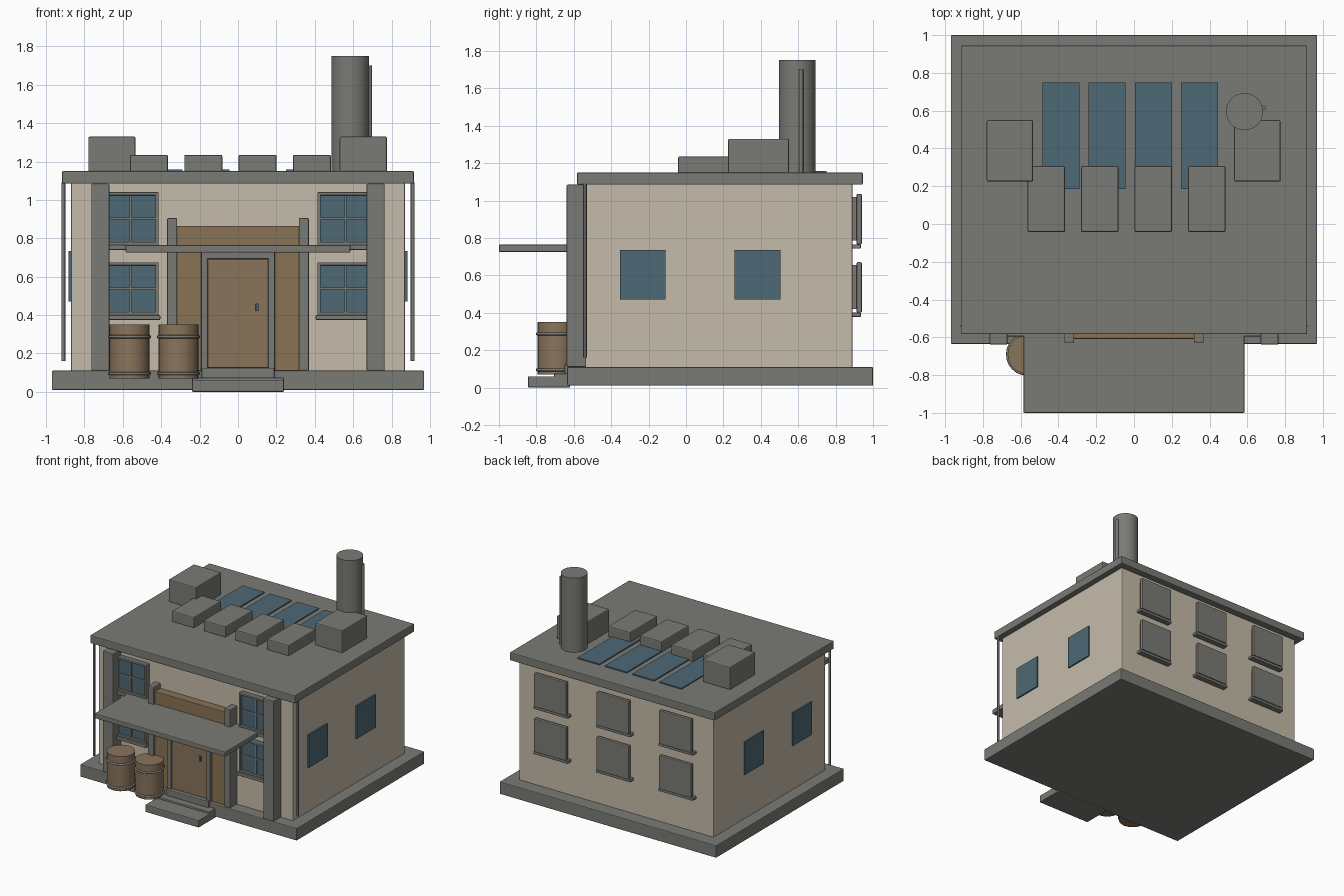
import bpy
import math

cube = bpy.data.objects.get("Cube")
if cube:
    bpy.data.objects.remove(cube, do_unlink=True)


def material(name, rgb):
    m = bpy.data.materials.new(name)
    m.use_nodes = True
    m.diffuse_color = (*rgb, 1)
    bsdf = next(n for n in m.node_tree.nodes if n.type == 'BSDF_PRINCIPLED')
    bsdf.inputs["Base Color"].default_value = (*rgb, 1)
    return m


GREY = material("stone_grey", (0.195, 0.195, 0.178))
CREAM = material("wall_cream", (0.56, 0.5, 0.4))
WOOD = material("wood_brown", (0.25, 0.175, 0.105))
PANEL = material("panel_brown", (0.25, 0.17, 0.09))
BLUE = material("glass_blue", (0.075, 0.14, 0.18))


def box(name, x, y, z, mat=GREY, bevel=0.006):
    """Box from (min, max) pairs on each axis, with softened edges."""
    bpy.ops.mesh.primitive_cube_add(size=1, location=[sum(p) / 2 for p in (x, y, z)])
    ob = bpy.context.object
    ob.name = name
    ob.scale = [p[1] - p[0] for p in (x, y, z)]
    bpy.ops.object.transform_apply(location=False, rotation=False, scale=True)
    ob.data.materials.append(mat)
    if bevel:
        mod = ob.modifiers.new("soft_edges", 'BEVEL')
        mod.width = bevel
        mod.segments = 2
    return ob


def cylinder(name, x, y, z, r, mat=GREY, sides=24):
    bpy.ops.mesh.primitive_cylinder_add(vertices=sides, radius=r, depth=z[1] - z[0],
                                        location=(x, y, sum(z) / 2))
    ob = bpy.context.object
    ob.name = name
    ob.data.materials.append(mat)
    bpy.ops.object.shade_smooth_by_angle()
    return ob


def around(c, half):
    return (c - half, c + half)


# Main building
FRONT, BACK = -0.54, 0.89
box("foundation", (-0.97, 0.97), (-0.635, 1), (0.01, 0.11))
box("walls", (-0.87, 0.87), (FRONT, BACK), (0.1, 1.09), CREAM)
box("roof_slab", (-0.917, 0.917), (-0.583, 0.945), (1.085, 1.15))

# Front pilasters, drain pipes and side windows on both sides
for s, side in ((1, "left"), (-1, "right")):
    box(side + "_pilaster", around(s * 0.717, 0.047), (-0.638, -0.53), (0.11, 1.085))
    cylinder(side + "_drain_pipe", s * 0.91, -0.54, (0.16, 1.09), 0.01, sides=12)
    for y in (-0.232, 0.382):
        box(side + "_side_window", around(s * 0.875, 0.007), around(y, 0.122),
            (0.47, 0.735), BLUE, 0)

# Front windows: frame, glass, glazing bars and sill
for x in (-0.56, 0.56):
    for z in (0.40, 0.765):
        top = z + 0.275
        mid = (z + top) / 2
        box("front_window_glass", around(x, 0.135), (-0.565, FRONT), (z, top), BLUE, 0)
        for s in (-1, 1):
            box("front_window_jamb", around(x + s * 0.138, 0.008), (-0.582, FRONT), (z, top), bevel=0.003)
        for h in (z + 0.008, top - 0.008):
            box("front_window_rail", around(x, 0.145), (-0.582, FRONT), around(h, 0.008), bevel=0.003)
        box("front_window_bar", around(x, 0.005), (-0.573, FRONT), (z, top), bevel=0)
        box("front_window_crossbar", around(x, 0.135), (-0.573, FRONT), around(mid, 0.005), bevel=0)
        box("front_window_sill", around(x, 0.155), (-0.595, FRONT), (z - 0.025, z), bevel=0.004)

# Shuttered back windows with sills
for x in (-0.56, 0, 0.56):
    for z in (0.40, 0.765):
        box("back_window_inset", around(x, 0.125), (0.88, 0.917), (z + 0.02, z + 0.255), bevel=0)
        box("back_shutter", around(x, 0.145), (0.912, 0.94), (z, z + 0.27))
        box("back_window_sill", around(x, 0.155), (0.88, 0.935), (z - 0.022, z), bevel=0.004)

# Entrance
box("entrance_panel", (-0.32, 0.32), (-0.608, -0.53), (0.11, 0.865), PANEL, 0.004)
for s in (-1, 1):
    box("entrance_post", around(s * 0.343, 0.026), (-0.628, -0.53), (0.11, 0.905))
    box("door_jamb", around(s * 0.175, 0.018), (-0.632, -0.6), (0.11, 0.73))
box("door_lintel", (-0.193, 0.193), (-0.632, -0.6), (0.692, 0.73))
box("door", (-0.157, 0.157), (-0.62, -0.6), (0.125, 0.692), WOOD, 0.004)
box("door_handle", around(0.1, 0.008), (-0.635, -0.615), (0.42, 0.46), BLUE, 0.003)
box("canopy", (-0.585, 0.585), (-1, -0.54), (0.725, 0.765))

# Steps
box("lower_step", (-0.24, 0.24), (-0.845, -0.62), (0, 0.06))
box("middle_step", (-0.24, 0.24), (-0.705, -0.62), (0.03, 0.075))
box("door_threshold", (-0.19, 0.19), (-0.65, -0.6), (0.07, 0.125))

# Barrels with hoops
for x in (-0.565, -0.31):
    cylinder("barrel", x, -0.69, (0.07, 0.35), 0.104, WOOD)
    for z in (0.095, 0.287):
        bpy.ops.mesh.primitive_torus_add(location=(x, -0.69, z), major_radius=0.105,
                                         minor_radius=0.008, major_segments=24, minor_segments=8)
        hoop = bpy.context.object
        hoop.name = "barrel_hoop"
        hoop.data.materials.append(GREY)
        bpy.ops.object.shade_smooth_by_angle(angle=math.radians(60))

# Roof vents and skylights
for i in range(4):
    box("roof_vent", around(-0.464 + i * 0.283, 0.099), (-0.043, 0.307), (1.145, 1.235), bevel=0.008)
    box("skylight", around(-0.387 + i * 0.245, 0.098), (0.185, 0.75), (1.15, 1.159), BLUE, 0)
for x in (-0.657, 0.653):
    box("roof_unit", around(x, 0.123), (0.225, 0.55), (1.145, 1.33), bevel=0.008)

# Chimney with side pipe
cylinder("chimney", 0.585, 0.595, (1.14, 1.75), 0.098, sides=32)
cylinder("chimney_pipe", 0.686, 0.615, (1.14, 1.70), 0.012, sides=12)
